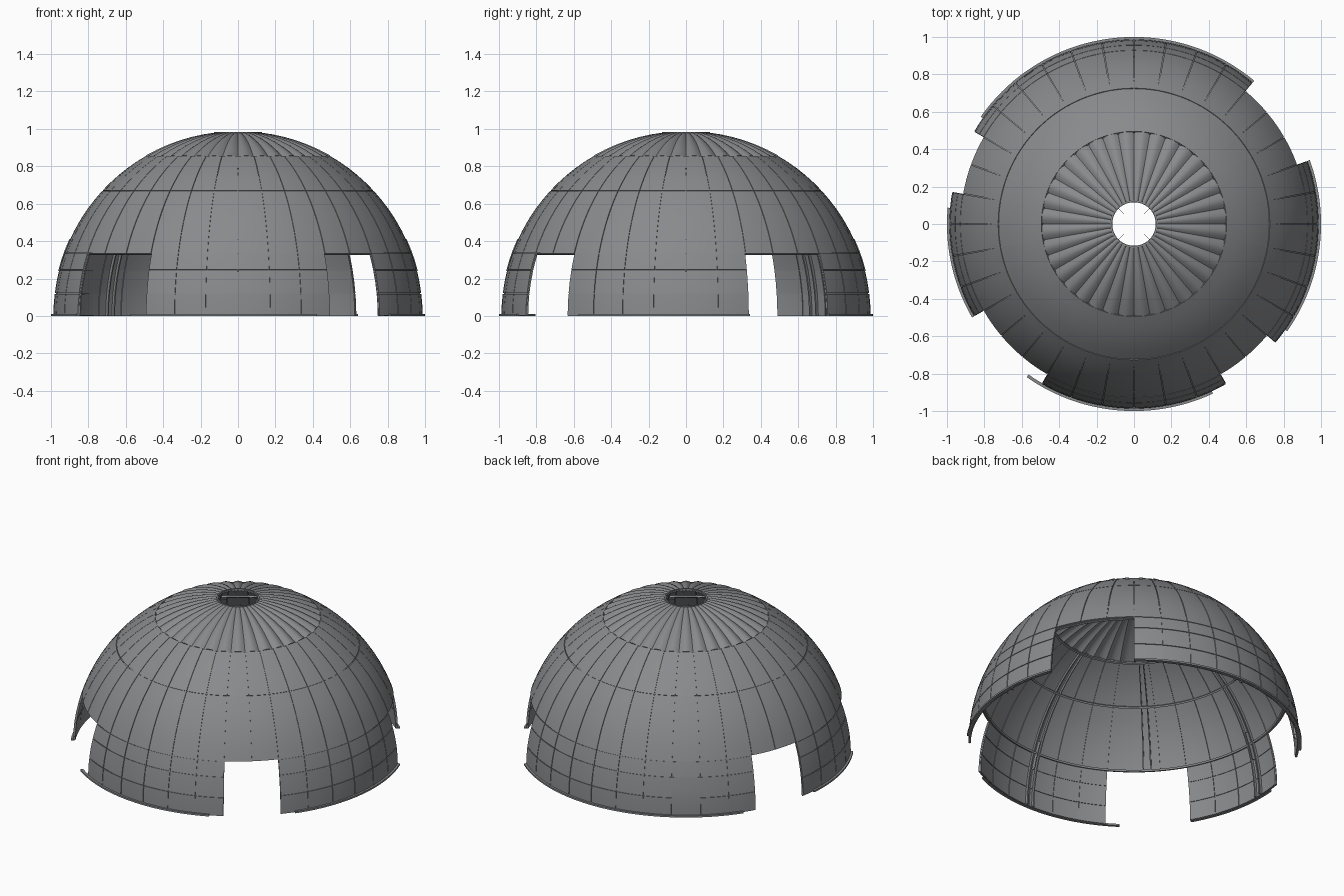
import bpy, bmesh, math

if "Cube" in bpy.data.objects:
    bpy.data.objects.remove(bpy.data.objects["Cube"])

R = 0.987                      # outer radius of the dome
GAP = 0.13                     # half seam width in degrees
SPRING, MID, CROWN, TOP = 0.335, 0.67, 0.855, 0.98
WALLS = [(50, 150), (170, 210), (240, 300), (320, 380)]

grey = bpy.data.materials.new("grey_metal")
grey.diffuse_color = (0.25, 0.255, 0.265, 1)
grey.use_nodes = True
grey.node_tree.nodes["Principled BSDF"].inputs["Base Color"].default_value = grey.diffuse_color


def elev(z):
    return math.degrees(math.asin(min(1, z / R)))


def sphere_point(r, az, el):
    a, e = math.radians(az), math.radians(el)
    return (r * math.cos(e) * math.cos(a), r * math.cos(e) * math.sin(a), r * math.sin(e))


def ring_point(r, az, z):
    a = math.radians(az)
    return (r * math.cos(a), r * math.sin(a), z)


def patch(bm, a0, a1, v0, v1, r0, r1, point=sphere_point, da=2.5, dv=4, wave=None):
    """Solid curved slab between two angles, two heights and two radii."""
    na = max(1, math.ceil((a1 - a0) / da - 0.01))
    nv = max(1, math.ceil((v1 - v0) / dv - 0.01))
    full = abs(a1 - a0 - 360) < 1e-6
    cols = na if full else na + 1
    grid = {}
    for k, r in enumerate((r0, r1)):
        for i in range(cols):
            for j in range(nv + 1):
                az, v = a0 + (a1 - a0) * i / na, v0 + (v1 - v0) * j / nv
                grid[k, i, j] = bm.verts.new(point(r + (wave(az, j / nv) if wave else 0), az, v))
    def quad(*keys):
        bm.faces.new([grid[k, i % cols, j] for k, i, j in keys])
    for i in range(na):
        for j in range(nv):
            quad((1, i, j), (1, i + 1, j), (1, i + 1, j + 1), (1, i, j + 1))
            quad((0, i, j), (0, i, j + 1), (0, i + 1, j + 1), (0, i + 1, j))
        quad((0, i, 0), (0, i + 1, 0), (1, i + 1, 0), (1, i, 0))
        quad((1, i, nv), (1, i + 1, nv), (0, i + 1, nv), (0, i, nv))
    if not full:
        for j in range(nv):
            quad((0, 0, j), (1, 0, j), (1, 0, j + 1), (0, 0, j + 1))
            quad((0, na, j), (0, na, j + 1), (1, na, j + 1), (1, na, j))


def panel(bm, a, z0, z1):
    """One ten-degree cladding panel with a narrow seam all round."""
    patch(bm, a + GAP, a + 10 - GAP, elev(z0) + GAP, elev(z1) - GAP, 0.973, R)


def finish(bm, name):
    bmesh.ops.recalc_face_normals(bm, faces=bm.faces)
    mesh = bpy.data.meshes.new(name)
    bm.to_mesh(mesh)
    bm.free()
    mesh.materials.append(grey)
    ob = bpy.data.objects.new(name, mesh)
    bpy.context.collection.objects.link(ob)
    bpy.ops.object.select_all(action='DESELECT')
    ob.select_set(True)
    bpy.context.view_layer.objects.active = ob
    bpy.ops.object.shade_smooth_by_angle(angle=math.radians(30))


# Backing skin behind the seams
bm = bmesh.new()
patch(bm, 0, 360, elev(SPRING), elev(CROWN), 0.978, 0.982)
for a0, a1 in WALLS:
    patch(bm, a0, a1, 0, elev(SPRING), 0.978, 0.982)
finish(bm, "backing_skin")

# Upper dome cladding in two tiers
bm = bmesh.new()
for a in range(0, 360, 10):
    panel(bm, a, SPRING, MID)
    panel(bm, a, MID, CROWN)
finish(bm, "dome_panels")

# Lower wall cladding in three rows, with one taller door panel
bm = bmesh.new()
for a0, a1 in WALLS:
    for a in range(a0, a1, 10):
        rows = (0, 0.245, SPRING) if a == 120 else (0, 0.12, 0.245, SPRING)
        for z0, z1 in zip(rows, rows[1:]):
            panel(bm, a, z0, z1)
finish(bm, "wall_panels")

# Door handle
bm = bmesh.new()
patch(bm, 123.3, 126.7, elev(0.117), elev(0.123), R - 0.002, R + 0.004)
finish(bm, "door_handle")


# Fluted crown: one rounded flute every ten degrees, shallower near the opening
def flute(az, t):
    return (0.016 - 0.011 * t) * (abs(math.sin(math.radians(az * 18))) - 0.8)


bm = bmesh.new()
patch(bm, 0, 360, elev(CROWN), elev(TOP), 0.979, R, da=1.25, dv=4, wave=flute)
finish(bm, "fluted_crown")

# Rim of the roof opening with four short tabs
bm = bmesh.new()
patch(bm, 0, 360, 0.971, 0.984, 0.12, 0.128, point=ring_point, da=5, dv=1)
for a in (45, 135, 225, 315):
    patch(bm, a - 0.8, a + 0.8, 0.972, 0.976, 0.075, 0.122, point=ring_point, dv=1)
finish(bm, "opening_rim")

# Base rail, shifted from the wall ends
bm = bmesh.new()
for a0, a1 in [(50, 145), (175, 210), (235, 295), (325, 380)]:
    patch(bm, a0, a1, 0, 0.011, 0.983, 1.0, point=ring_point, dv=1)
finish(bm, "base_rail")

# Inner hoops at the spring line, the middle and the crown
bm = bmesh.new()
for z in (SPRING + 0.006, MID, CROWN - 0.004):
    patch(bm, 0, 360, elev(z) - 0.35, elev(z) + 0.35, 0.962, 0.976)
finish(bm, "inner_hoops")

# Paired inner ribs, reaching the ground where a wall stands below
bm = bmesh.new()
for a in range(0, 360, 45):
    walled = any(a0 < b < a1 for a0, a1 in WALLS for b in (a, a + 360))
    for s in (-1.4, 1.4):
        patch(bm, a + s - 0.25, a + s + 0.25, 0 if walled else elev(SPRING), elev(CROWN), 0.958, 0.976)
finish(bm, "inner_ribs")

# Short splice fins on the four main axes
bm = bmesh.new()
for a in range(0, 360, 90):
    patch(bm, a - 0.12, a + 0.12, elev(0.24), elev(0.41), 0.95, R + 0.004)
finish(bm, "splice_fins")
